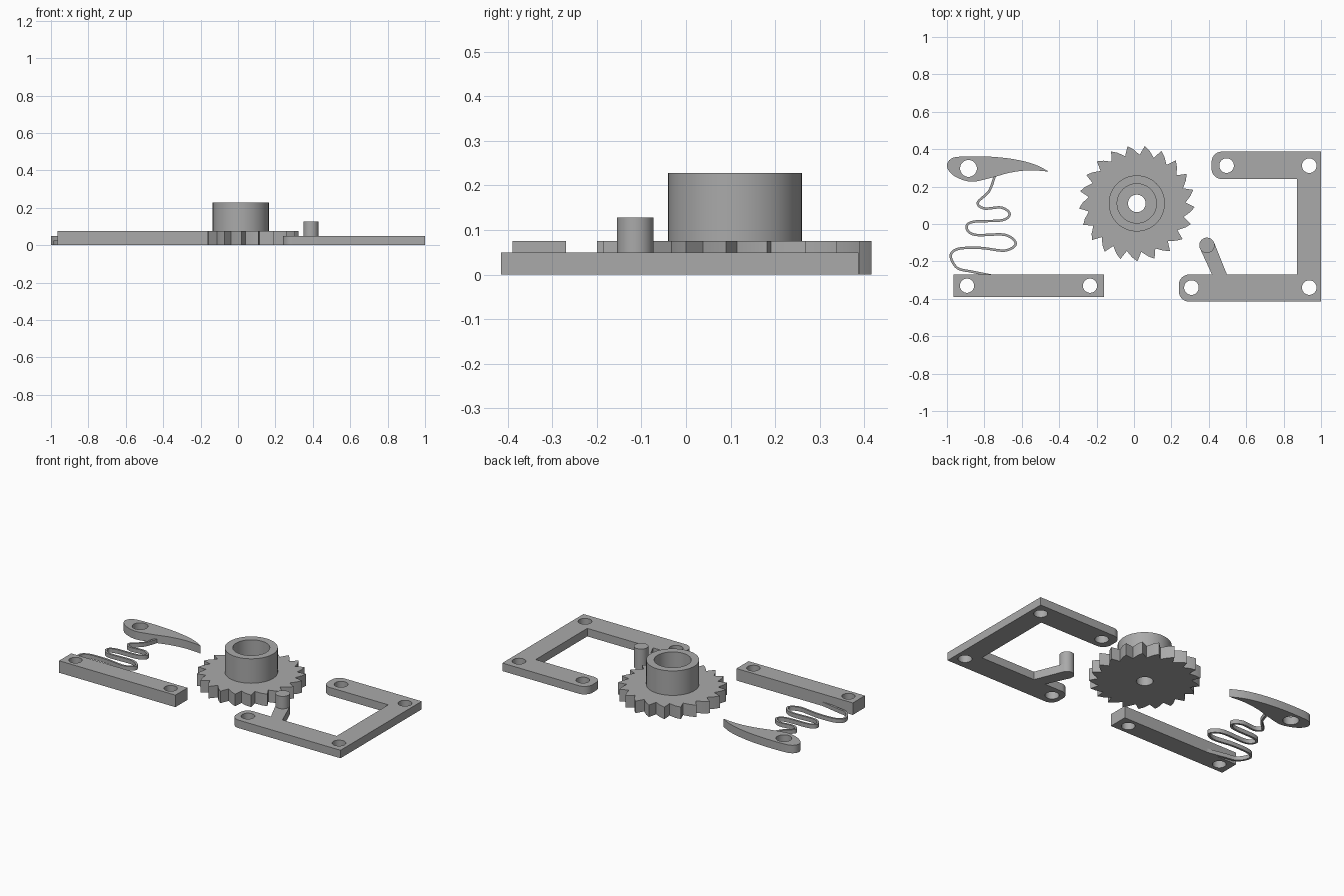
import bpy, bmesh, math
from mathutils import Vector

if "Cube" in bpy.data.objects:
    bpy.data.objects.remove(bpy.data.objects["Cube"])

grey = bpy.data.materials.new("steel grey")
grey.diffuse_color = (0.40, 0.40, 0.40, 1)
grey.use_nodes = True
grey.node_tree.nodes["Principled BSDF"].inputs["Base Color"].default_value = grey.diffuse_color


def arc(cx, cy, r, a0=0, a1=360, n=40):
    """Points on an arc, angles in degrees; a full circle drops its last point."""
    steps = n if abs(a1 - a0) >= 360 else n + 1
    return [(cx + r * math.cos(math.radians(a0 + (a1 - a0) * i / n)),
             cy + r * math.sin(math.radians(a0 + (a1 - a0) * i / n))) for i in range(steps)]


def smooth_path(pts, sub=6):
    """Open Catmull-Rom path through the points."""
    p = [Vector(q) for q in [pts[0]] + pts + [pts[-1]]]
    out = []
    for a, b, c, d in zip(p, p[1:], p[2:], p[3:]):
        for i in range(sub):
            t = i / sub
            out.append(0.5 * (2 * b + (c - a) * t + (2 * a - 5 * b + 4 * c - d) * t * t
                              + (3 * b - a - 3 * c + d) * t ** 3))
    return [tuple(v) for v in out] + [tuple(pts[-1])]


def plate(name, loops, z0, z1):
    """Extruded plate from an outline followed by its hole loops."""
    cu = bpy.data.curves.new(name, 'CURVE')
    cu.dimensions, cu.fill_mode = '2D', 'BOTH'
    cu.extrude = (z1 - z0) / 2
    for loop in loops:
        sp = cu.splines.new('POLY')
        sp.points.add(len(loop) - 1)
        for pt, (x, y) in zip(sp.points, loop):
            pt.co = (x, y, 0, 1)
        sp.use_cyclic_u = True
    ob = bpy.data.objects.new(name, cu)
    bpy.context.collection.objects.link(ob)
    bpy.ops.object.select_all(action='DESELECT')
    ob.select_set(True)
    bpy.context.view_layer.objects.active = ob
    bpy.ops.object.convert(target='MESH')
    ob = bpy.context.object
    ob.name = name
    bm = bmesh.new()
    bm.from_mesh(ob.data)
    bmesh.ops.remove_doubles(bm, verts=bm.verts, dist=1e-5)
    bmesh.ops.recalc_face_normals(bm, faces=bm.faces)
    bmesh.ops.translate(bm, verts=bm.verts, vec=(0, 0, (z0 + z1) / 2))
    bm.to_mesh(ob.data)
    bm.free()
    ob.data.materials.clear()
    ob.data.materials.append(grey)
    bpy.ops.object.shade_smooth_by_angle(angle=math.radians(25))
    return ob


# Ratchet wheel with leaning saw teeth
GX, GY, TEETH = 0.015, 0.11, 21
teeth = []
for k in range(TEETH):
    a = 13.5 + k * 360 / TEETH
    for r, da in ((0.26, -12.5), (0.29, -5.5), (0.31, 0)):
        t = math.radians(a + da)
        teeth.append((GX + r * math.cos(t), GY + r * math.sin(t)))
plate("ratchet_wheel", [teeth, arc(GX, GY, 0.047)], 0, 0.075)
plate("wheel_hub", [arc(GX, GY, 0.15, n=64), arc(GX, GY, 0.105, n=64)], 0.075, 0.228)

# Pawl: rounded heel, tapering to a sharp tip
pawl = smooth_path([(-.455, .28), (-.53, .318), (-.635, .345), (-.77, .36), (-.93, .36),
                    (-.983, .345), (-1, .31), (-.98, .272), (-.935, .243), (-.865, .226),
                    (-.77, .245), (-.66, .275), (-.555, .287), (-.455, .28)])[:-1]
plate("pawl", [pawl, arc(-.885, .297, .045)], 0, 0.05)

# Zigzag leaf spring: a thin ribbon offset both ways from its path
path = [Vector(p) for p in smooth_path([
    (-.745, .255), (-.775, .175), (-.835, .115), (-.8, .083), (-.71, .088), (-.665, .055),
    (-.705, .02), (-.86, .012), (-.895, -.02), (-.85, -.058), (-.69, -.058), (-.632, -.105),
    (-.69, -.142), (-.82, -.128), (-.94, -.133), (-.98, -.17), (-.945, -.235),
    (-.865, -.255), (-.75, -.278)])]
left, right = [], []
for i, p in enumerate(path):
    d = (path[min(i + 1, len(path) - 1)] - path[max(i - 1, 0)]).normalized() * 0.0065
    left.append((p.x - d.y, p.y + d.x))
    right.append((p.x + d.y, p.y - d.x))
plate("leaf_spring", [left + right[::-1]], 0, 0.025)

# Straight mounting bar
bar = [(-.965, -.39), (-.16, -.39), (-.16, -.27), (-.965, -.27)]
plate("mounting_bar", [bar, arc(-.893, -.33, .038), arc(-.235, -.33, .038)], 0, 0.075)

# C-shaped frame with the slanted strut on its lower arm
R = 0.055
frame = ([(1, -.415), (1, .387), ]
         + arc(.415 + R, .387 - R, R, 90, 180, 10) + arc(.415 + R, .24 + R, R, 180, 270, 10)
         + [(.872, .24), (.872, -.27), (.497, -.27)]
         + arc(.39, -.114, .041, 24, 204, 16)
         + [(.417, -.27)]
         + arc(.24 + R, -.27 - R, R, 90, 180, 10) + arc(.24 + R, -.415 + R, R, 180, 270, 10))
holes = [arc(x, y, .039) for x, y in ((.495, .312), (.937, .312), (.937, -.34), (.307, -.34))]
plate("c_frame", [frame] + holes, 0, 0.05)
plate("strut_peg", [arc(.39, -.114, .041)], 0.05, 0.128)
